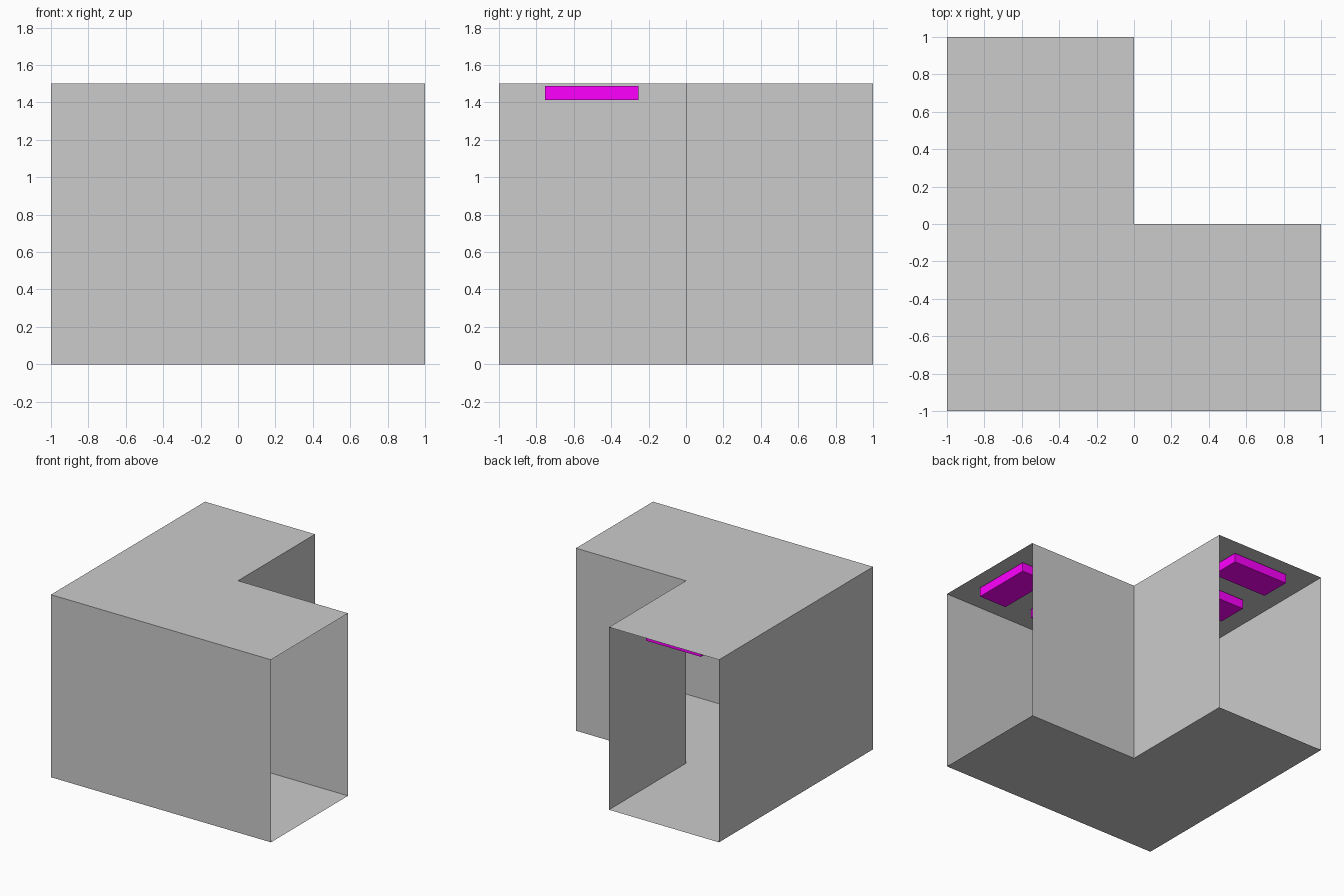
import bpy, bmesh

if "Cube" in bpy.data.objects:
    bpy.data.objects.remove(bpy.data.objects["Cube"])

H = 1.5  # corridor height
L_PLAN = [(-1, -1), (1, -1), (1, 0), (0, 0), (0, 1), (-1, 1)]


def mesh_object(name, verts, faces):
    mesh = bpy.data.meshes.new(name)
    mesh.from_pydata(verts, [], faces)
    obj = bpy.data.objects.new(name, mesh)
    bpy.context.collection.objects.link(obj)
    return obj


def slab(name, z, up):
    order = L_PLAN if up else L_PLAN[::-1]
    return mesh_object(name, [(x, y, z) for x, y in order], [range(6)])


def wall(name, a, b):
    return mesh_object(name, [(*a, 0), (*b, 0), (*b, H), (*a, H)], [(0, 1, 2, 3)])


# L-shaped floor and ceiling, thin sheets
slab("floor", 0, False)
slab("ceiling", H, True)

# Walls; both corridor ends stay open
wall("outer_front_wall", (-1, -1), (1, -1))
wall("outer_left_wall", (-1, 1), (-1, -1))
wall("inner_back_wall", (1, 0), (0, 0))
wall("inner_right_wall", (0, 0), (0, 1))

# Coloured ceiling lights, two along each arm
lamp_color = bpy.data.materials.new("lamp_magenta")
lamp_color.diffuse_color = (1, 0, 1, 1)
lamp_color.use_nodes = True
lamp_color.node_tree.nodes["Principled BSDF"].inputs["Base Color"].default_value = lamp_color.diffuse_color


def ceiling_light(name, x, y, sx, sy):
    mesh = bpy.data.meshes.new(name)
    bm = bmesh.new()
    bmesh.ops.create_cube(bm, size=1)
    bmesh.ops.scale(bm, vec=(sx, sy, 0.075), verts=bm.verts)
    bm.to_mesh(mesh)
    bm.free()
    mesh.materials.append(lamp_color)
    obj = bpy.data.objects.new(name, mesh)
    obj.location = (x, y, 1.45)
    bpy.context.collection.objects.link(obj)


for i, d in enumerate((0.255, 0.757)):
    ceiling_light(f"right_arm_light_{i + 1}", d, -0.503, 0.25, 0.5)
    ceiling_light(f"back_arm_light_{i + 1}", -0.503, d, 0.5, 0.25)
